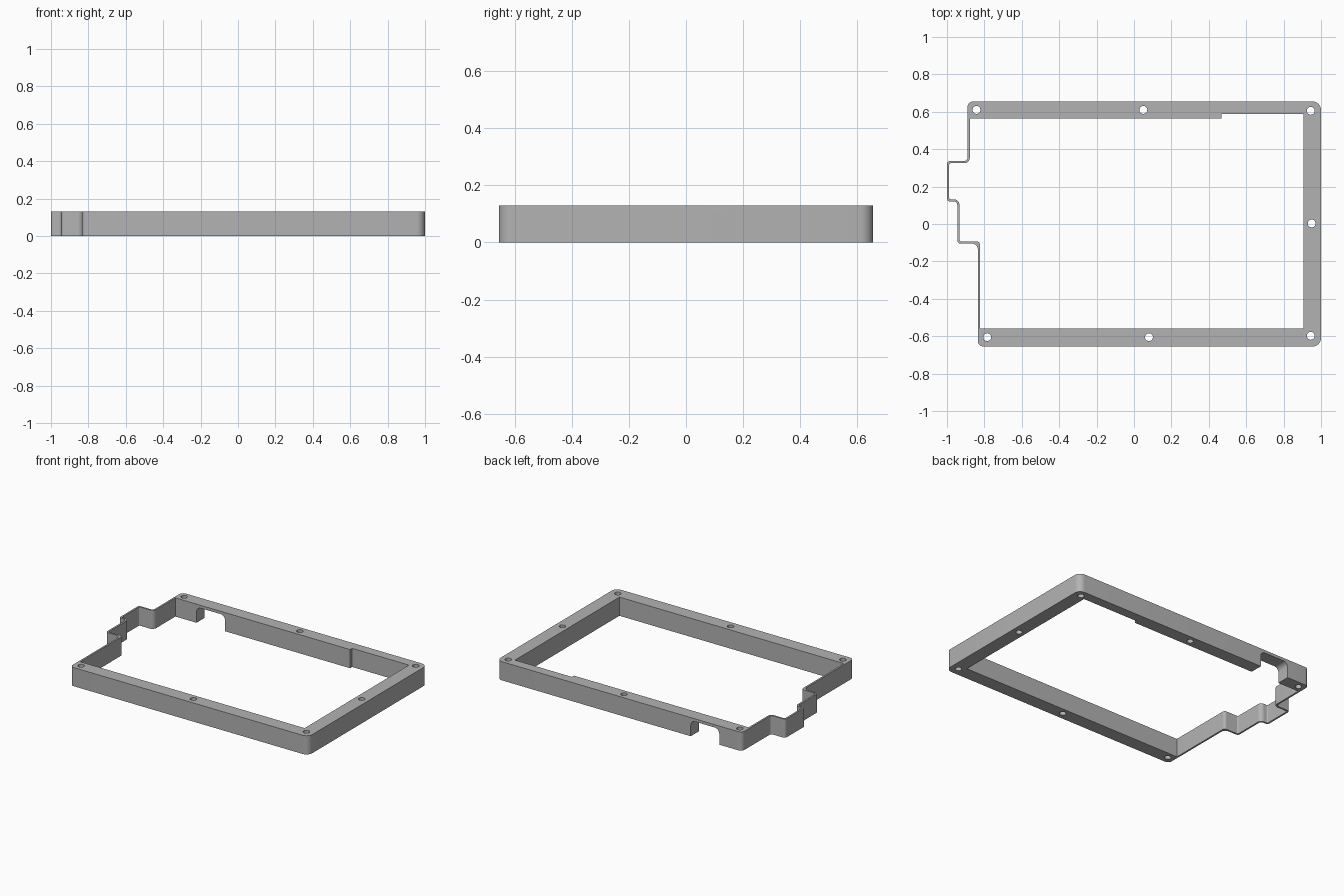
import bpy, bmesh
from math import pi, cos, sin, tan
from mathutils import Vector, Matrix

cube = bpy.data.objects.get("Cube")
if cube:
    bpy.data.objects.remove(cube)

HEIGHT = 0.13

grey = bpy.data.materials.new("plain_grey")
grey.use_nodes = True
colour = (0.45, 0.45, 0.45, 1)
grey.diffuse_color = colour
grey.node_tree.nodes["Principled BSDF"].inputs["Base Color"].default_value = colour


def rounded(corners, steps=8):
    """Polygon outline from (x, y, radius) corners, each replaced by an arc."""
    out = []
    n = len(corners)
    for i, (x, y, r) in enumerate(corners):
        p = Vector((x, y))
        if r == 0:
            out.append(p)
            continue
        a = (Vector(corners[i - 1][:2]) - p).normalized()
        b = (Vector(corners[(i + 1) % n][:2]) - p).normalized()
        # square corners: the arc centre lies one radius along both edges
        c = p + (a + b) * r
        for k in range(steps + 1):
            t = k / steps * pi / 2
            out.append(c - b * r * cos(t) - a * r * sin(t))
    return out


def prism(name, outline, low, high, matrix=Matrix()):
    """Extrude a flat outline between two heights."""
    bm = bmesh.new()
    face = bm.faces.new([bm.verts.new((p[0], p[1], low)) for p in outline])
    side = bmesh.ops.extrude_face_region(bm, geom=[face])["geom"]
    moved = [v for v in side if isinstance(v, bmesh.types.BMVert)]
    bmesh.ops.translate(bm, verts=moved, vec=(0, 0, high - low))
    bm.transform(matrix)
    bmesh.ops.recalc_face_normals(bm, faces=bm.faces)
    mesh = bpy.data.meshes.new(name)
    bm.to_mesh(mesh)
    bm.free()
    mesh.materials.append(grey)
    obj = bpy.data.objects.new(name, mesh)
    bpy.context.collection.objects.link(obj)
    return obj


def cut(target, cutter):
    """Subtract a cutter, then discard it."""
    mod = target.modifiers.new("cut", "BOOLEAN")
    mod.operation = "DIFFERENCE"
    mod.solver = "EXACT"
    mod.object = cutter
    bpy.ops.object.select_all(action="DESELECT")
    bpy.context.view_layer.objects.active = target
    target.select_set(True)
    bpy.ops.object.modifier_apply(modifier=mod.name)
    bpy.data.objects.remove(cutter)


# Outer wall, stepped on the -x side
BIG, SMALL = 0.03, 0.018
outer = [(1, -0.655, 0.045), (1, 0.655, 0.045), (-0.89, 0.655, BIG),
         (-0.89, 0.337, SMALL), (-1, 0.337, SMALL), (-1, 0.12, SMALL),
         (-0.945, 0.12, SMALL), (-0.945, -0.105, SMALL),
         (-0.835, -0.105, BIG), (-0.835, -0.655, BIG)]
frame = prism("case_frame", rounded(outer), 0, HEIGHT)

# Inner opening, leaving a thin wall along the steps
inner = [(0.905, -0.56, 0), (0.905, 0.588, 0), (0.467, 0.588, 0),
         (0.467, 0.565, 0), (-0.878, 0.565, 0), (-0.878, 0.325, BIG),
         (-0.988, 0.325, 0.008), (-0.988, 0.132, 0.008),
         (-0.933, 0.132, BIG), (-0.933, -0.093, 0.008),
         (-0.823, -0.093, SMALL), (-0.823, -0.56, 0)]
cut(frame, prism("opening_cutter", rounded(inner), -0.1, HEIGHT + 0.1))

# Screw holes
holes = [(-0.842, 0.61), (0.05, 0.61), (0.945, 0.605), (0.95, 0.003),
         (0.945, -0.598), (0.08, -0.605), (-0.785, -0.605)]
for hx, hy in holes:
    ring = [(hx + 0.021 * cos(k * pi / 16), hy + 0.021 * sin(k * pi / 16))
            for k in range(32)]
    cut(frame, prism("hole_cutter", ring, -0.1, HEIGHT + 0.1))


def notch(centre, width, turn, near, far):
    """Arch-topped opening rising from the underside, cut through one wall."""
    w = width / 2
    arch = rounded([(centre - w, -0.1, 0), (centre + w, -0.1, 0),
                    (centre + w, 0.11, 0.035), (centre - w, 0.11, 0.035)])
    cut(frame, prism("notch_cutter", arch, near, far, turn))


# Profile x, y, depth become y, z, x for the +x wall; x, z, y for the back
side_turn = Matrix(((0, 0, 1, 0), (1, 0, 0, 0), (0, 1, 0, 0), (0, 0, 0, 1)))
back_turn = Matrix(((1, 0, 0, 0), (0, 0, 1, 0), (0, 1, 0, 0), (0, 0, 0, 1)))
notch(0.223, 0.165, side_turn, 0.85, 1.1)
notch(-0.605, 0.22, back_turn, 0.5, 0.75)

# Smooth the rounded corners, keep the edges crisp
bpy.ops.object.select_all(action="DESELECT")
bpy.context.view_layer.objects.active = frame
frame.select_set(True)
bpy.ops.object.shade_smooth_by_angle(angle=pi / 6)
